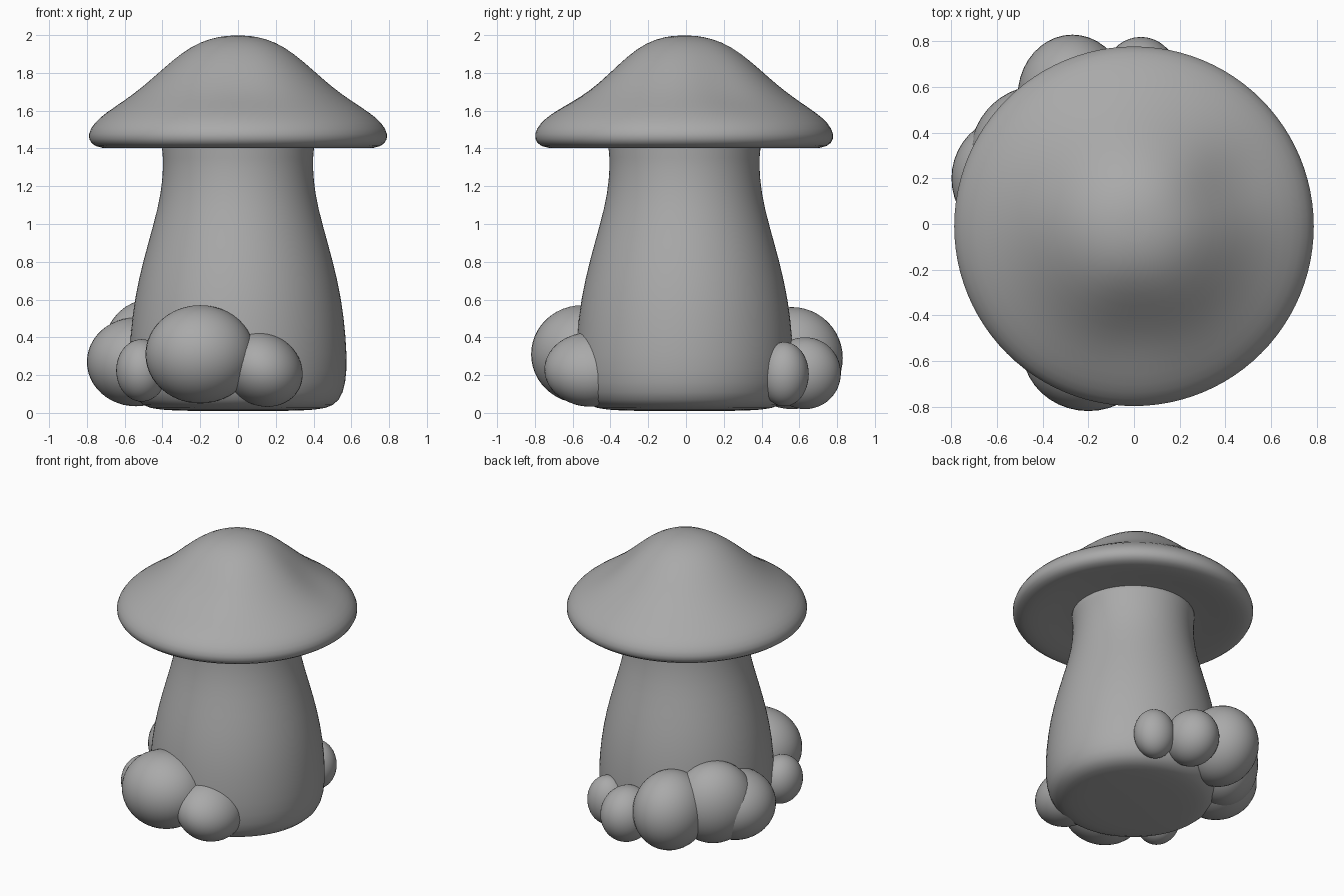
import bpy, bmesh
from math import cos, sin, pi, radians, atan2, exp
from mathutils import Matrix

if "Cube" in bpy.data.objects:
    bpy.data.objects.remove(bpy.data.objects["Cube"])

grey = bpy.data.materials.new("stone_grey")
grey.use_nodes = True
grey.diffuse_color = (0.4, 0.4, 0.4, 1)
grey.node_tree.nodes["Principled BSDF"].inputs["Base Color"].default_value = (0.4, 0.4, 0.4, 1)


def finish(name, bm, levels=0):
    bmesh.ops.recalc_face_normals(bm, faces=bm.faces)
    mesh = bpy.data.meshes.new(name)
    bm.to_mesh(mesh)
    bm.free()
    mesh.materials.append(grey)
    mesh.shade_smooth()
    obj = bpy.data.objects.new(name, mesh)
    bpy.context.collection.objects.link(obj)
    if levels:
        obj.modifiers.new("smooth", "SUBSURF").levels = levels
        obj.modifiers["smooth"].render_levels = levels
    return obj


def lathe(name, profile, shift_y=0.0, sides=48):
    """Revolve (radius, height) points that begin and end on the axis."""
    bm = bmesh.new()
    rings = []
    for r, z in profile:
        if r == 0:
            rings.append([bm.verts.new((0, shift_y, z))] * sides)
        else:
            rings.append([bm.verts.new((r * cos(2 * pi * i / sides),
                                        r * sin(2 * pi * i / sides) + shift_y, z))
                          for i in range(sides)])
    for a, b in zip(rings, rings[1:]):
        for i in range(sides):
            j = (i + 1) % sides
            bm.faces.new(dict.fromkeys((a[i], a[j], b[j], b[i])))
    return finish(name, bm, 1)


def blob(name, centre, size, turn=0, tilt=0):
    bm = bmesh.new()
    bmesh.ops.create_uvsphere(bm, u_segments=40, v_segments=24, radius=1)
    bm.transform(Matrix.Translation(centre)
                 @ Matrix.Rotation(radians(turn), 4, "Z")
                 @ Matrix.Rotation(radians(tilt), 4, "Y")
                 @ Matrix.Diagonal((*size, 1)))
    return finish(name, bm)


# Stem: swollen at the foot, narrowing to the neck
lathe("stem", [(0, 0.01), (0.25, 0.01), (0.42, 0.015), (0.51, 0.035), (0.56, 0.1),
               (0.58, 0.22), (0.573, 0.4), (0.55, 0.6), (0.505, 0.8), (0.447, 1.0),
               (0.408, 1.16), (0.396, 1.3), (0.4, 1.4), (0.42, 1.47), (0, 1.5)], -0.008)

# Cap: domed top, flared skirt, hollowed underside
cap = lathe("cap", [(0, 2.0), (0.1, 1.993), (0.2, 1.965), (0.3, 1.905), (0.4, 1.82),
                    (0.5, 1.73), (0.6, 1.655), (0.7, 1.59), (0.765, 1.535), (0.798, 1.475),
                    (0.785, 1.425), (0.73, 1.398), (0.62, 1.405), (0.5, 1.42),
                    (0.4, 1.43), (0, 1.44)], -0.01)

# Gentle dents in the front and right of the cap top
for v in cap.data.vertices:
    if v.co.z > 1.5:
        for x, y in ((0.0, -0.45), (0.42, 0.18)):
            v.co.z -= 0.03 * exp(-((v.co.x - x) ** 2 + (v.co.y - y) ** 2) / 0.03)

# Rounded stones clustered around the foot
blob("front_large_stone", (-0.2, -0.55, 0.31), (0.29, 0.27, 0.26))
blob("front_low_stone", (0.13, -0.5, 0.23), (0.22, 0.25, 0.19), 0, 30)
blob("front_small_stone", (-0.51, -0.36, 0.225), (0.135, 0.16, 0.165))
blob("side_stone", (-0.54, 0.2, 0.27), (0.26, 0.27, 0.235))
blob("side_high_stone", (-0.47, 0.35, 0.32), (0.27, 0.23, 0.28), 50)
blob("back_large_stone", (-0.27, 0.56, 0.29), (0.24, 0.27, 0.27))
blob("back_medium_stone", (0.03, 0.63, 0.21), (0.17, 0.19, 0.19))
blob("back_small_stone", (0.26, 0.52, 0.205), (0.14, 0.13, 0.17))
